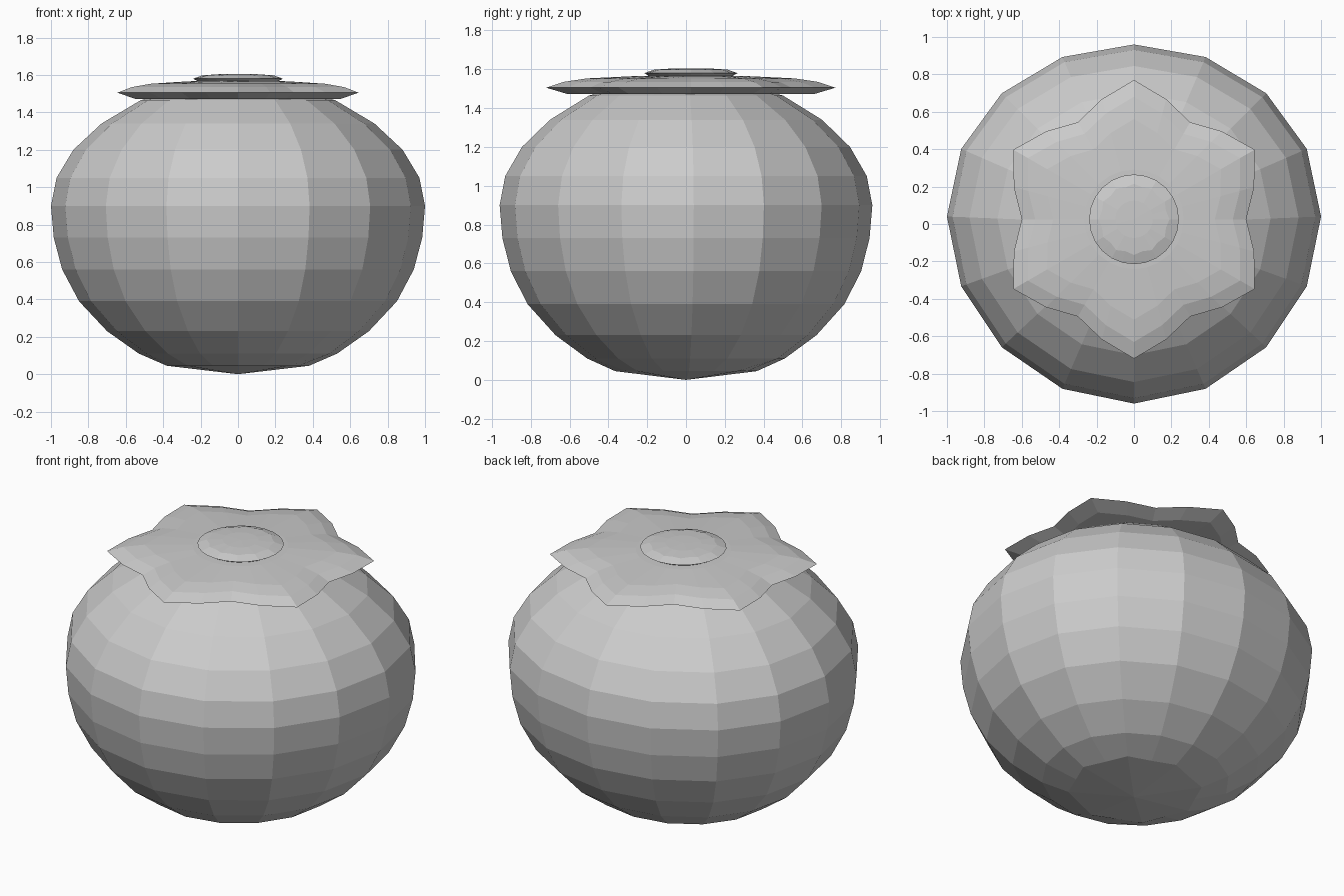
import bpy, bmesh
from math import sin, cos, pi

if "Cube" in bpy.data.objects:
    bpy.data.objects.remove(bpy.data.objects["Cube"])


def lathe(name, profile, sides, place):
    """Closed, flat-shaded shell; profile is (radius, z) with a pole at each end."""
    bm = bmesh.new()
    rings = []
    for k, (r, z) in enumerate(profile):
        if r == 0:
            rings.append([bm.verts.new(place(0, z, 0, k))])
        else:
            rings.append([bm.verts.new(place(r, z, i, k)) for i in range(sides)])
    for a, b in zip(rings, rings[1:]):
        for i in range(sides):
            j = (i + 1) % sides
            if len(a) == 1:
                bm.faces.new((a[0], b[j], b[i]))
            elif len(b) == 1:
                bm.faces.new((a[i], a[j], b[0]))
            else:
                bm.faces.new((a[i], a[j], b[j], b[i]))
    bmesh.ops.recalc_face_normals(bm, faces=bm.faces)
    mesh = bpy.data.meshes.new(name)
    bm.to_mesh(mesh)
    bm.free()
    obj = bpy.data.objects.new(name, mesh)
    bpy.context.collection.objects.link(obj)
    return obj


# Fruit body: 16 sides, slightly narrower in depth and skewed to the back
def body_place(r, z, i, k):
    a = 2 * pi * i / 16
    if k == 1 and i % 2:
        r *= 0.92
    return (r * cos(a), r * (0.96 * sin(a) + 0.04 * cos(a) ** 2), z)


lathe("fruit_body", [
    (0, 0.0), (0.38, 0.045), (0.53, 0.11), (0.70, 0.23), (0.85, 0.39),
    (0.94, 0.56), (0.985, 0.73), (1.0, 0.90), (0.97, 1.05), (0.88, 1.20),
    (0.73, 1.34), (0.52, 1.465), (0.27, 1.53), (0, 1.54)], 16, body_place)

# Leafy calyx: thin six-pointed star, profile radius is a fraction of the outline
STAR = (0.745, 0.665, 0.60, 0.665)
CENTRE_Y = 0.025


def star_place(f, z, i, k):
    a = pi / 2 + 2 * pi * i / 24
    r = f * (STAR[i % 4] if f > 0.5 else 0.665)
    return (r * cos(a), CENTRE_Y + r * sin(a), z)


lathe("calyx", [
    (0, 1.485), (0.6, 1.475), (0.85, 1.472), (1.0, 1.505),
    (0.88, 1.535), (0.72, 1.553), (0.4, 1.566), (0, 1.57)], 24, star_place)


# Stem button with a scalloped top rim
def stem_place(r, z, i, k):
    a = pi / 2 + 2 * pi * i / 24
    if k == 3 and i % 2:
        r *= 0.93
    return (r * cos(a), CENTRE_Y + r * sin(a), z)


lathe("stem_button", [
    (0, 1.56), (0.215, 1.566), (0.24, 1.58), (0.19, 1.598),
    (0.10, 1.604), (0, 1.605)], 24, stem_place)
